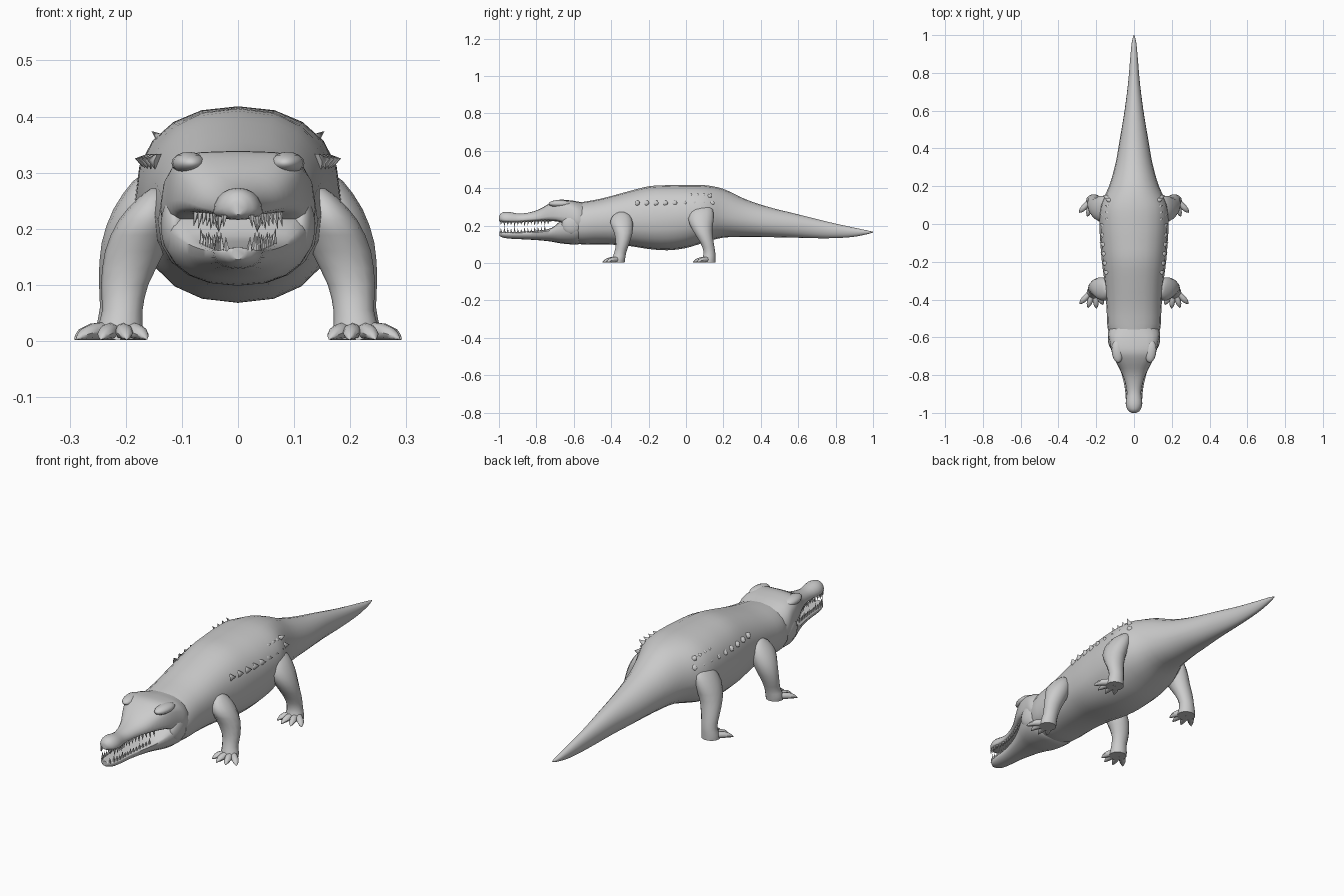
import bpy, bmesh, math
from mathutils import Vector

if "Cube" in bpy.data.objects:
    bpy.data.objects.remove(bpy.data.objects["Cube"])

GREY = (0.6, 0.6, 0.6, 1)
skin = bpy.data.materials.new("grey hide")
skin.use_nodes = True
skin.diffuse_color = GREY
skin.node_tree.nodes["Principled BSDF"].inputs["Base Color"].default_value = GREY


def finish(name, bm, angle=50):
    bmesh.ops.recalc_face_normals(bm, faces=bm.faces)
    mesh = bpy.data.meshes.new(name)
    bm.to_mesh(mesh)
    bm.free()
    mesh.materials.append(skin)
    obj = bpy.data.objects.new(name, mesh)
    bpy.context.collection.objects.link(obj)
    bpy.ops.object.select_all(action='DESELECT')
    bpy.context.view_layer.objects.active = obj
    obj.select_set(True)
    bpy.ops.object.shade_smooth_by_angle(angle=math.radians(angle))
    return obj


def smooth_rows(rows, steps=3):
    """Catmull-Rom interpolation between rows of numbers."""
    out = []
    for i in range(len(rows) - 1):
        a, b, c, d = (rows[max(0, min(len(rows) - 1, i + k))] for k in (-1, 0, 1, 2))
        for s in range(steps):
            t = s / steps
            out.append([q + t / 2 * ((r - p) + t * ((2 * p - 5 * q + 4 * r - w)
                        + t * (3 * (q - r) + w - p))) for p, q, r, w in zip(a, b, c, d)])
    return out + [list(rows[-1])]


def loft(bm, rings):
    loops = [[bm.verts.new(p) for p in ring] for ring in rings]
    for a, b in zip(loops, loops[1:]):
        for i in range(len(a)):
            j = (i + 1) % len(a)
            bm.faces.new((a[i], a[j], b[j], b[i]))
    bm.faces.new(loops[0])
    bm.faces.new(loops[-1])


def section(y, half, low, mid, high, power, sides=20):
    """Superellipse outline whose widest height is mid."""
    ring = []
    for i in range(sides):
        a = 2 * math.pi * i / sides
        c, s = (math.copysign(abs(f) ** (2 / power), f) for f in (math.cos(a), math.sin(a)))
        ring.append((half * c, y, mid + s * (high - mid if s > 0 else mid - low)))
    return ring


def trunk(name, rows, steps=3):
    bm = bmesh.new()
    loft(bm, [section(*r) for r in smooth_rows(rows, steps)])
    return finish(name, bm)


# Body and tail: y, half width, bottom, widest height, top, squareness
trunk("body_and_tail", [
    (-.64, .10, .12, .21, .31, 2.2), (-.56, .138, .10, .21, .325, 2.3),
    (-.45, .145, .10, .22, .345, 2.3), (-.32, .155, .093, .23, .38, 2.3),
    (-.2, .17, .075, .23, .41, 2.3), (-.1, .178, .068, .24, .416, 2.3),
    (0, .183, .08, .25, .418, 2.3), (.1, .178, .11, .26, .416, 2.2),
    (.2, .132, .136, .25, .396, 2.1), (.32, .098, .138, .23, .34, 2),
    (.45, .075, .138, .21, .297, 2), (.6, .05, .135, .2, .26, 2),
    (.75, .031, .132, .18, .222, 2), (.88, .02, .138, .168, .193, 2),
    (.96, .012, .152, .165, .176, 2), (1, .002, .163, .165, .167, 2)])

# Head with snout, and the lower jaw
UPPER = [
    (-1, .012, .225, .24, .25, 2), (-.985, .033, .217, .235, .268, 2),
    (-.95, .044, .216, .23, .273, 2.1), (-.89, .038, .217, .23, .264, 2.1),
    (-.83, .05, .22, .235, .272, 2.2), (-.78, .07, .222, .24, .29, 2.3),
    (-.73, .096, .223, .25, .318, 3), (-.68, .117, .22, .25, .338, 4),
    (-.62, .131, .19, .245, .335, 3.5), (-.575, .138, .16, .23, .328, 2.6),
    (-.53, .12, .15, .22, .32, 2.2)]
LOWER = [
    (-.998, .012, .145, .158, .168, 2), (-.98, .032, .136, .158, .166, 2.2),
    (-.94, .042, .13, .158, .166, 2.2), (-.86, .05, .126, .16, .168, 2.2),
    (-.78, .07, .121, .165, .175, 2.2), (-.72, .093, .114, .175, .187, 2.2),
    (-.67, .117, .105, .19, .225, 2.3), (-.62, .133, .1, .2, .25, 2.3),
    (-.575, .13, .1, .2, .26, 2.2), (-.54, .1, .12, .2, .24, 2)]
trunk("head", UPPER)
trunk("lower_jaw", LOWER)

# Brows and jaw muscles
for side, label in ((1, "left"), (-1, "right")):
    for part, place, size, tilt in (
            ("brow", (.088, -.675, .317), (.03, .06, .02), -.1),
            ("jaw_muscle", (.112, -.61, .205), (.026, .055, .055), 0)):
        bm = bmesh.new()
        bmesh.ops.create_uvsphere(bm, u_segments=14, v_segments=8, radius=1)
        obj = finish(f"{label}_{part}", bm)
        obj.location = (side * place[0], place[1], place[2])
        obj.scale = size
        obj.rotation_euler.z = side * tilt


# Teeth along both jaw edges
def jaw_at(rows, y):
    rows = smooth_rows(rows, 4)
    for a, b in zip(rows, rows[1:]):
        if a[0] <= y <= b[0]:
            t = (y - a[0]) / (b[0] - a[0])
            return [p + t * (q - p) for p, q in zip(a, b)]


def cone(bm, base, tip, radius, sides=5):
    base, tip = Vector(base), Vector(tip)
    turn = (tip - base).to_track_quat('Z', 'Y')
    ring = [bm.verts.new(base + turn @ Vector((radius * math.cos(k * math.tau / sides),
            radius * math.sin(k * math.tau / sides), 0))) for k in range(sides)]
    top = bm.verts.new(tip)
    bm.faces.new(ring)
    for k in range(sides):
        bm.faces.new((ring[k], ring[(k + 1) % sides], top))


for name, rows, way, count in (("upper_teeth", UPPER, -1, 15), ("lower_teeth", LOWER, 1, 14)):
    bm = bmesh.new()
    for i in range(count):
        y = -.988 + i * .018
        _, half, low, mid, high, _ = jaw_at(rows, y)
        length = (.016, .024, .019)[i % 3] * (1.25 if i < 5 and way > 0 else 1)
        root = high - .006 if way > 0 else low + .006
        for side in (1, -1):
            x = side * half * .8
            cone(bm, (x, y, root), (x * 1.06, y - .002, root + way * (length + .006)), .006)
    finish(name, bm, 30)


# Legs: x, y, z, half thickness across, half thickness front to back
FRONT = [(.145, -.345, .272, .01, .015), (.15, -.345, .255, .028, .045),
         (.163, -.345, .215, .05, .062), (.184, -.335, .16, .053, .05),
         (.202, -.34, .1, .042, .036), (.206, -.352, .055, .036, .033),
         (.21, -.36, .025, .04, .036), (.21, -.365, .003, .04, .038)]
HIND = [(.145, .095, .305, .012, .03), (.153, .085, .285, .034, .06),
        (.172, .08, .235, .05, .07), (.193, .088, .175, .05, .054),
        (.206, .112, .11, .042, .037), (.21, .125, .06, .036, .032),
        (.213, .122, .025, .04, .036), (.213, .118, .003, .042, .04)]


def leg(name, rows, side):
    bm = bmesh.new()
    loft(bm, [[(side * (x + rx * math.cos(k * math.tau / 14)), y + ry * math.sin(k * math.tau / 14), z)
               for k in range(14)] for x, y, z, rx, ry in smooth_rows(rows, 2)])
    # Toes fan out forwards from the ankle
    ax, ay = rows[-1][:2]
    for angle, reach in ((-28, .07), (-6, .082), (18, .082), (44, .08)):
        a = math.radians(angle)
        out = Vector((math.sin(a), -math.cos(a), 0))
        across = Vector((out.y, -out.x, 0))
        start = Vector((ax + angle * .0005, ay, 0))
        rings = []
        for t, wide, tall in ((0, .014, .032), (.5, .016, .029), (.75, .013, .022),
                              (.9, .008, .013), (1, .002, .004)):
            c = start + out * reach * t
            rings.append([(side * p.x, p.y, .002 + tall * (.5 + .5 * math.sin(k * math.tau / 8)))
                          for k in range(8)
                          for p in [c + across * wide * math.cos(k * math.tau / 8)]])
        loft(bm, rings)
    finish(name, bm)


for side, label in ((1, "left"), (-1, "right")):
    leg(f"{label}_front_leg", FRONT, side)
    leg(f"{label}_hind_leg", HIND, side)

    # Low ridge scales along the flank
    bm = bmesh.new()
    for i in range(9):
        y = -.26 + i * .05
        wide = .158 + .02 * math.sin((y + .26) / .4 * math.pi)
        cone(bm, (side * wide * .9, y, .32), (side * (wide + .006), y + .012, .325), .016, 6)
    for i in range(4):
        cone(bm, (side * .13, .02 + i * .035, .355), (side * .154, .03 + i * .035, .374), .014, 6)
    finish(f"{label}_flank_scales", bm, 60)
